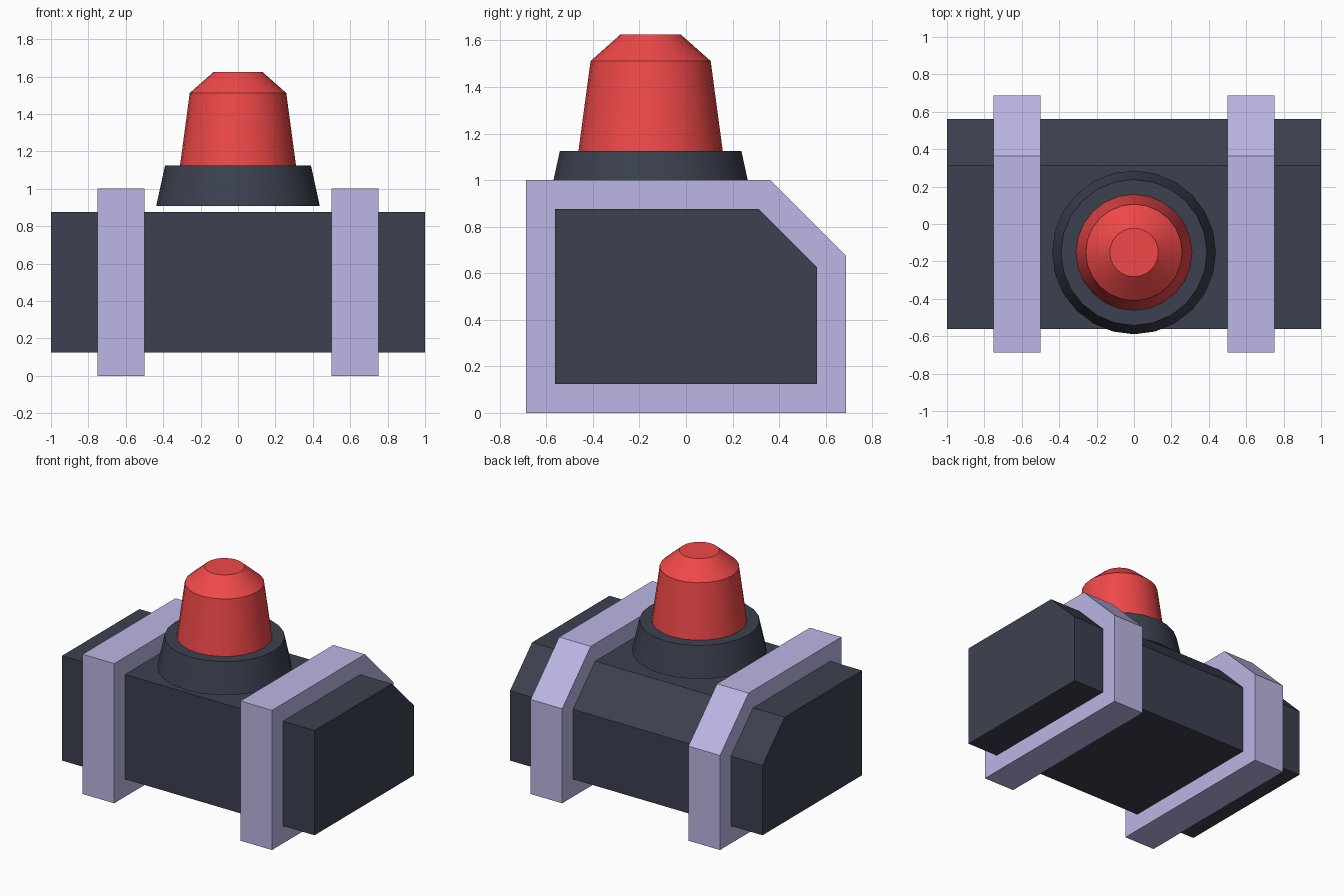
import bpy, bmesh, math

if "Cube" in bpy.data.objects:
    bpy.data.objects.remove(bpy.data.objects["Cube"])

SIDES = 24
LAMP_Y = -0.152


def material(name, rgb):
    m = bpy.data.materials.new(name)
    m.diffuse_color = (*rgb, 1)
    m.use_nodes = True
    m.node_tree.nodes["Principled BSDF"].inputs["Base Color"].default_value = m.diffuse_color
    return m


DARK = material("dark_slate", (0.045, 0.053, 0.08))
LAVENDER = material("lavender", (0.5, 0.47, 0.78))
RED = material("red", (0.87, 0.065, 0.065))


def finish(bm, name, mat):
    bmesh.ops.recalc_face_normals(bm, faces=bm.faces)
    mesh = bpy.data.meshes.new(name)
    bm.to_mesh(mesh)
    bm.free()
    mesh.materials.append(mat)
    obj = bpy.data.objects.new(name, mesh)
    bpy.context.collection.objects.link(obj)
    return obj


def extrude_x(name, profile, x0, x1, mat):
    """Solid made by pulling a (y, z) profile along x."""
    bm = bmesh.new()
    face = bm.faces.new([bm.verts.new((x0, y, z)) for y, z in profile])
    out = bmesh.ops.extrude_face_region(bm, geom=[face])
    verts = [v for v in out["geom"] if isinstance(v, bmesh.types.BMVert)]
    bmesh.ops.translate(bm, verts=verts, vec=(x1 - x0, 0, 0))
    return finish(bm, name, mat)


def lathe(name, profile, mat):
    """Closed turned solid from (radius, z) rings, bottom to top."""
    bm = bmesh.new()
    rings = []
    for r, z in profile:
        angles = [2 * math.pi * i / SIDES for i in range(SIDES)]
        rings.append([bm.verts.new((r * math.cos(a), LAMP_Y + r * math.sin(a), z))
                      for a in angles])
    for low, high in zip(rings, rings[1:]):
        for i in range(SIDES):
            j = (i + 1) % SIDES
            bm.faces.new((low[i], low[j], high[j], high[i]))
    bm.faces.new(rings[0])
    bm.faces.new(rings[-1])
    obj = finish(bm, name, mat)
    bpy.ops.object.select_all(action='DESELECT')
    obj.select_set(True)
    bpy.context.view_layer.objects.active = obj
    bpy.ops.object.shade_smooth_by_angle(angle=math.radians(25))
    return obj


def chamfered(half_y, z0, z1, cut):
    """Box section with its upper back corner cut at 45 degrees."""
    return [(-half_y, z0), (half_y, z0), (half_y, z1 - cut),
            (half_y - cut, z1), (-half_y, z1)]


# Main housing
extrude_x("housing", chamfered(0.5625, 0.125, 0.875, 0.25), -1, 1, DARK)

# Pair of bands around the housing
for side, x0 in (("left", -0.75), ("right", 0.5)):
    extrude_x(side + "_band", chamfered(0.6865, 0, 1, 0.323), x0, x0 + 0.25, LAVENDER)

# Lamp base, sitting just clear of the housing, and the red lamp
lathe("lamp_base", [(0.4375, 0.907), (0.39, 1.125)], DARK)
lathe("lamp", [(0.31, 1.125), (0.258, 1.512), (0.13, 1.625)], RED)
